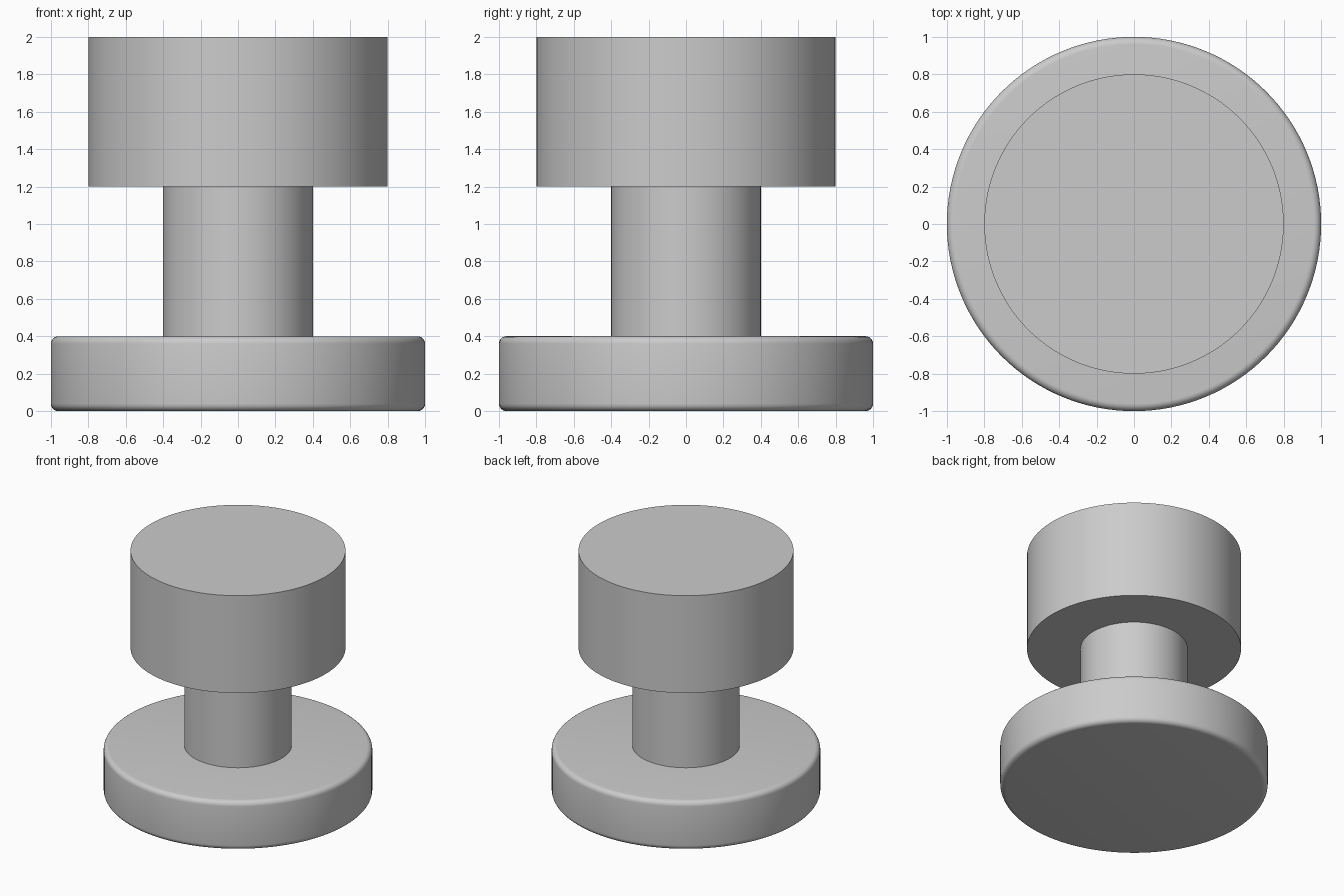
import bpy
import math

if "Cube" in bpy.data.objects:
    bpy.data.objects.remove(bpy.data.objects["Cube"], do_unlink=True)

# Plain grey finish
GREY = (0.6, 0.6, 0.6, 1.0)
grey = bpy.data.materials.new("plain_grey")
grey.use_nodes = True
grey.diffuse_color = GREY
shader = next(n for n in grey.node_tree.nodes if n.type == 'BSDF_PRINCIPLED')
shader.inputs["Base Color"].default_value = GREY


def disc(name, radius, bottom, top, rounding=0.0):
    """Upright cylinder between two heights, with optional rounded rims."""
    bpy.ops.mesh.primitive_cylinder_add(
        vertices=128, radius=radius, depth=top - bottom,
        location=(0, 0, (bottom + top) / 2))
    obj = bpy.context.object
    obj.name = name
    obj.data.materials.append(grey)
    if rounding:
        bevel = obj.modifiers.new("rounded_rims", 'BEVEL')
        bevel.width = rounding
        bevel.segments = 6
        bevel.limit_method = 'ANGLE'
        bevel.angle_limit = math.radians(40)
        bpy.ops.object.modifier_apply(modifier=bevel.name)
    bpy.ops.object.shade_smooth_by_angle(angle=math.radians(30))
    return obj


# Wall plate, neck and grip of the knob
disc("base_plate", 1.0, 0.0, 0.4, rounding=0.04)
disc("neck", 0.4, 0.4, 1.2)
disc("knob_head", 0.8, 1.2, 2.0)
